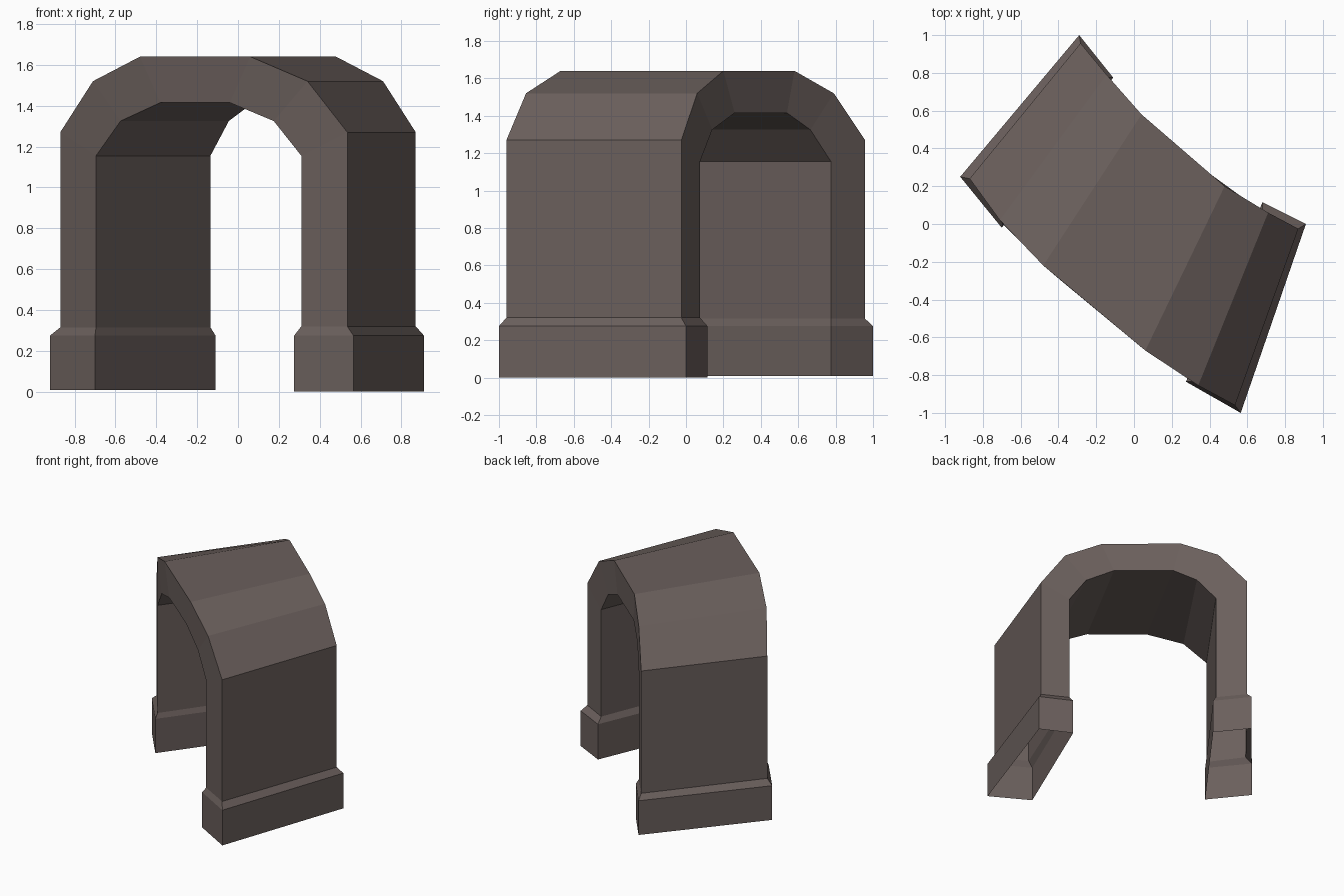
import bpy, bmesh

if "Cube" in bpy.data.objects:
    bpy.data.objects.remove(bpy.data.objects["Cube"])

stone = bpy.data.materials.new("dark warm stone")
stone.diffuse_color = (0.145, 0.115, 0.107, 1)
stone.use_nodes = True
stone.node_tree.nodes["Principled BSDF"].inputs["Base Color"].default_value = stone.diffuse_color

# Footing corners: front xy, back xy
foot_out = [((-.92, .25), (-.29, 1.0)), ((.565, -1.0), (.91, 0))]
foot_in = [((-.70, -.02), (-.11, .775)), ((.275, -.835), (.68, .115))]

# Arch lines from left springing to right springing: front xy, back xy
arch_out = [((-.87, .24), (-.283, .957)), ((-.71, .02), (-.145, .79)),
            ((-.48, -.22), (.04, .58)), ((.06, -.67), (.48, .20)),
            ((.34, -.855), (.71, .06)), ((.535, -.96), (.87, -.025))]
arch_in = [((-.695, 0), (-.135, .775)), ((-.575, -.12), (-.045, .665)),
           ((-.38, -.305), (.075, .54)), ((-.04, -.585), (.41, .26)),
           ((.175, -.745), (.575, .14)), ((.31, -.835), (.68, .075))]
z_out = [1.27, 1.52, 1.64, 1.64, 1.52, 1.27]
z_in = [1.155, 1.325, 1.415, 1.415, 1.325, 1.155]


def stations(arch, heights, foot):
    """Full run: left footing, left wall, arch, right wall, right footing."""
    rows = [(foot[0], .008), (foot[0], .275), (arch[0], .315)]
    rows += list(zip(arch, heights))
    rows += [(arch[-1], .32), (foot[1], .275), (foot[1], 0)]
    return rows


# Whole arch shell, open underneath the two legs
bm = bmesh.new()
rings = []
for (o, zo), (i, zi) in zip(stations(arch_out, z_out, foot_out),
                            stations(arch_in, z_in, foot_in)):
    rings.append([bm.verts.new((*o[0], zo)), bm.verts.new((*o[1], zo)),
                  bm.verts.new((*i[1], zi)), bm.verts.new((*i[0], zi))])
for a, b in zip(rings, rings[1:]):
    for k in range(4):
        n = (k + 1) % 4
        bm.faces.new((a[k], a[n], b[n], b[k]))
bmesh.ops.recalc_face_normals(bm, faces=bm.faces)
# Outer crown must face up
crown = max(bm.faces, key=lambda f: f.calc_center_median().z)
if crown.normal.z < 0:
    bmesh.ops.reverse_faces(bm, faces=bm.faces)
mesh = bpy.data.meshes.new("tunnel_arch")
bm.to_mesh(mesh)
bm.free()
mesh.materials.append(stone)
bpy.context.collection.objects.link(bpy.data.objects.new("tunnel_arch", mesh))
